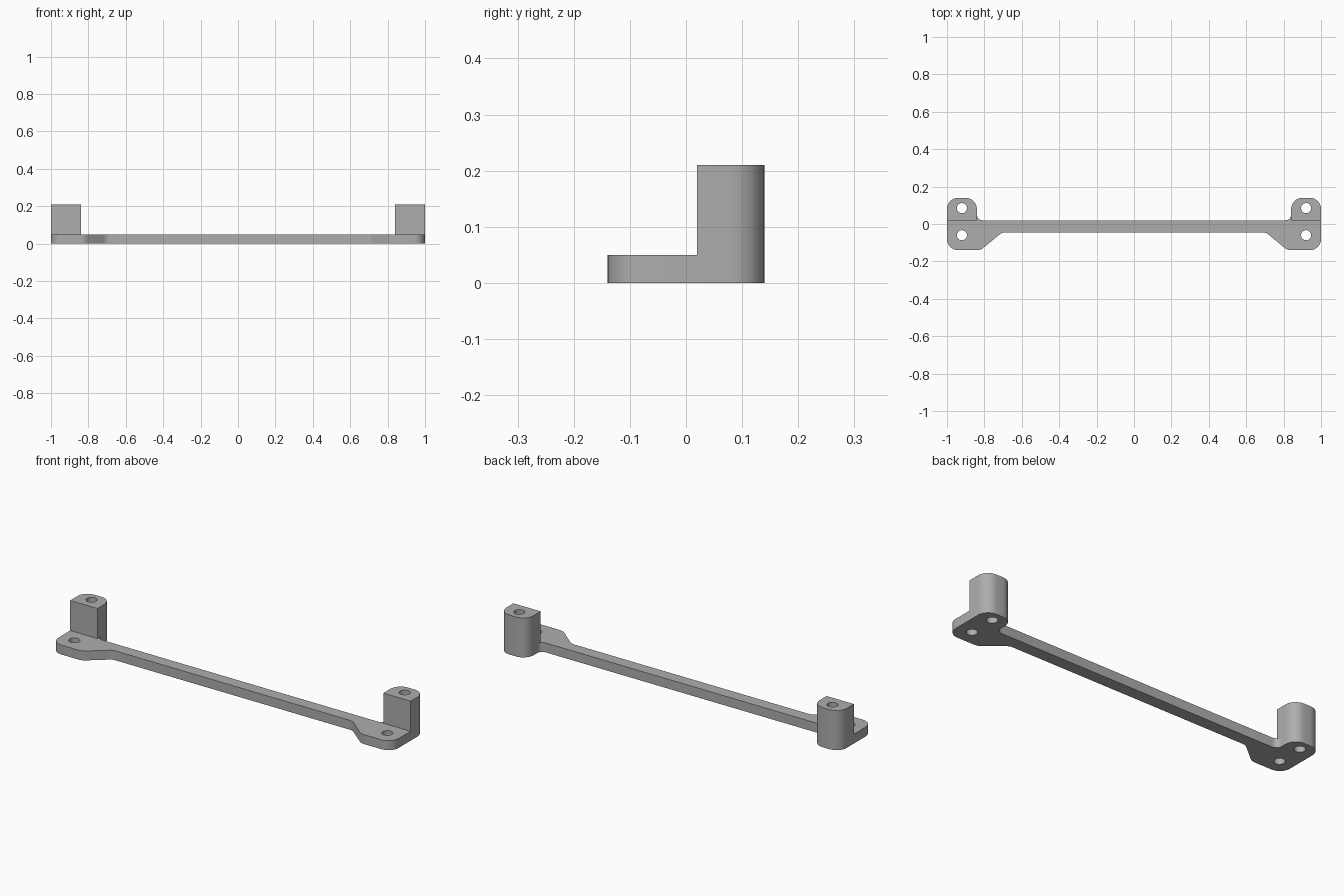
import bpy
import bmesh
from math import cos, sin, pi, tan
from mathutils import Vector

if "Cube" in bpy.data.objects:
    bpy.data.objects.remove(bpy.data.objects["Cube"], do_unlink=True)

grey = bpy.data.materials.new("plain grey")
grey.use_nodes = True
color = (0.42, 0.42, 0.42, 1)
grey.diffuse_color = color
grey.node_tree.nodes["Principled BSDF"].inputs["Base Color"].default_value = color

PLATE_TOP, POST_TOP = 0.05, 0.21
HOLE_X, FRONT_HOLE_Y, BACK_HOLE_Y = 0.92, -0.06, 0.085


def rounded(corners, steps=8):
    """Round each (x, y, radius) corner of a closed outline."""
    out = []
    for i, (x, y, r) in enumerate(corners):
        p = Vector((x, y))
        a = (Vector(corners[i - 1][:2]) - p).normalized()
        b = (Vector(corners[(i + 1) % len(corners)][:2]) - p).normalized()
        if r == 0:
            out.append(p)
            continue
        half = a.angle(b) / 2
        center = p + (a + b).normalized() * (r / sin(half))
        start = p + a * (r / tan(half)) - center
        end = p + b * (r / tan(half)) - center
        sweep = pi - 2 * half
        for k in range(steps + 1):
            t = k / steps
            out.append(center + (start * sin((1 - t) * sweep) + end * sin(t * sweep)) / sin(sweep))
    return out


def hole(x, y, r=0.027, n=32):
    return [Vector((x + r * cos(2 * pi * k / n), y + r * sin(2 * pi * k / n))) for k in range(n)]


def solid(name, loops, bottom, top):
    """Extrude an outline with holes into a mesh."""
    curve = bpy.data.curves.new(name, "CURVE")
    curve.dimensions = "2D"
    curve.fill_mode = "BOTH"
    curve.extrude = (top - bottom) / 2
    for loop in loops:
        spline = curve.splines.new("POLY")
        spline.points.add(len(loop) - 1)
        for point, v in zip(spline.points, loop):
            point.co = (v.x, v.y, 0, 1)
        spline.use_cyclic_u = True
    obj = bpy.data.objects.new(name, curve)
    bpy.context.collection.objects.link(obj)
    bpy.ops.object.select_all(action="DESELECT")
    obj.select_set(True)
    bpy.context.view_layer.objects.active = obj
    bpy.ops.object.convert(target="MESH")
    obj = bpy.context.object
    bm = bmesh.new()
    bm.from_mesh(obj.data)
    bmesh.ops.translate(bm, verts=bm.verts, vec=(0, 0, (top + bottom) / 2))
    bmesh.ops.remove_doubles(bm, verts=bm.verts, dist=0.0001)
    bmesh.ops.recalc_face_normals(bm, faces=bm.faces)
    bm.to_mesh(obj.data)
    bm.free()
    obj.data.materials.clear()
    obj.data.materials.append(grey)
    bpy.ops.object.shade_smooth_by_angle(angle=pi / 6)
    return obj


# Base plate: thin bar with a flared foot at each end
half_outline = [
    (0.84, 0.02, 0.03), (0.84, 0.14, 0.06), (1, 0.14, 0.06),
    (1, -0.14, 0.06), (0.82, -0.14, 0.06), (0.705, -0.045, 0.05),
]
outline = half_outline + [(-x, y, r) for x, y, r in reversed(half_outline)]
holes = [hole(s * HOLE_X, y) for s in (-1, 1) for y in (FRONT_HOLE_Y, BACK_HOLE_Y)]
solid("base_plate", [rounded(outline)] + holes, 0, PLATE_TOP)

# Upright posts with rounded back corners
for side, s in (("left", 1), ("right", -1)):
    corners = [(s * 0.84, 0.02, 0), (s * 0.84, 0.14, 0.06), (s, 0.14, 0.06), (s, 0.02, 0)]
    solid(side + "_post", [rounded(corners), hole(s * HOLE_X, BACK_HOLE_Y)], PLATE_TOP, POST_TOP)
